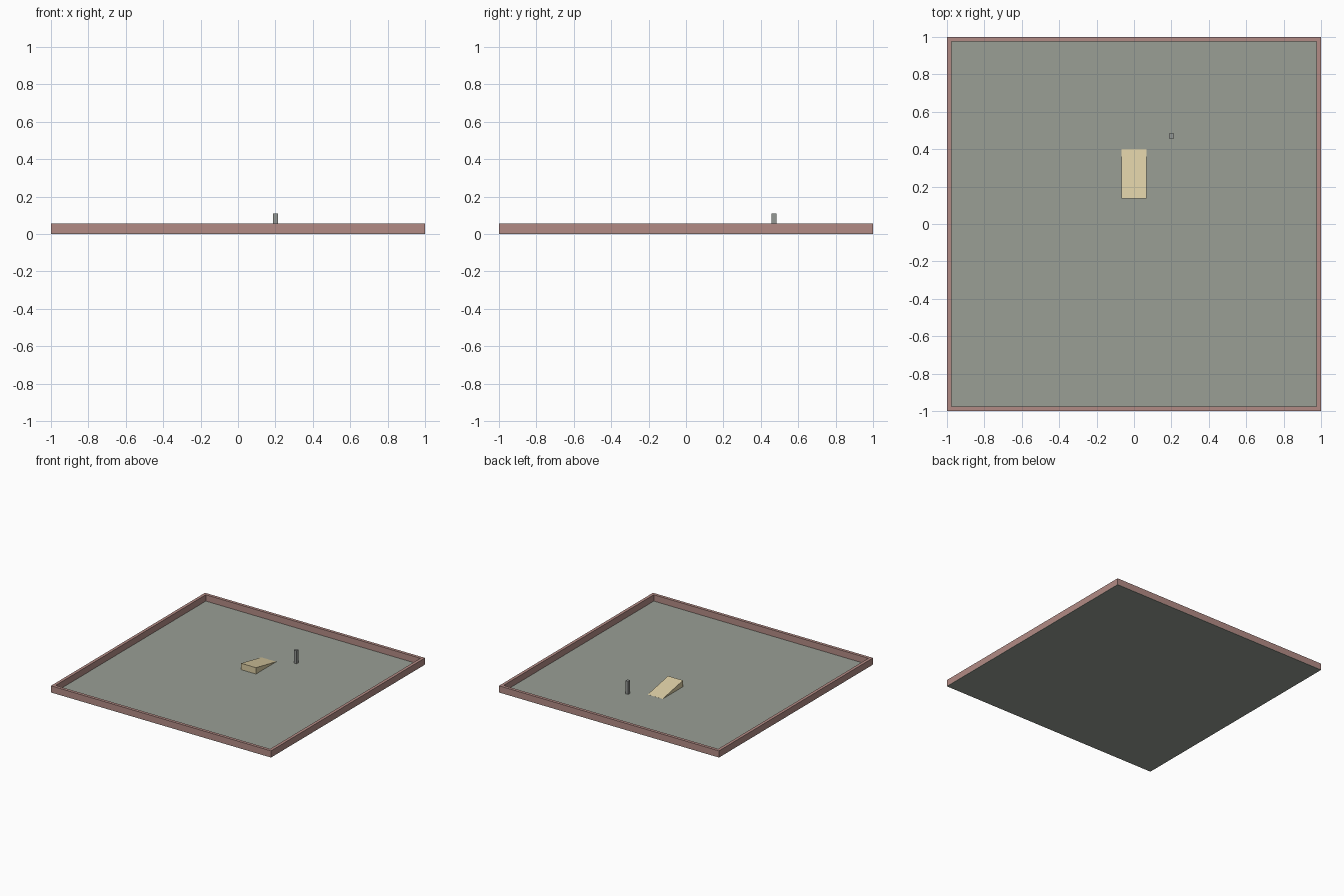
import bpy
import bmesh

cube = bpy.data.objects.get("Cube")
if cube:
    bpy.data.objects.remove(cube, do_unlink=True)

FLOOR = 0.003    # floor slab thickness
WALL = 0.025     # wall thickness
WALL_TOP = 0.055
UNDER = 0.001    # overlap into the floor to avoid gaps


def material(name, rgb):
    mat = bpy.data.materials.new(name)
    mat.use_nodes = True
    colour = (*rgb, 1.0)
    mat.diffuse_color = colour
    mat.node_tree.nodes["Principled BSDF"].inputs["Base Color"].default_value = colour
    return mat


def prism(name, outline, z0, z1, mat):
    """Extrude a counter-clockwise plan outline from z0 up to z1."""
    bm = bmesh.new()
    face = bm.faces.new([bm.verts.new((x, y, z0)) for x, y in outline])
    top = bmesh.ops.extrude_face_region(bm, geom=[face])["geom"]
    for v in top:
        if isinstance(v, bmesh.types.BMVert):
            v.co.z = z1
    bmesh.ops.recalc_face_normals(bm, faces=bm.faces)
    mesh = bpy.data.meshes.new(name)
    bm.to_mesh(mesh)
    bm.free()
    mesh.materials.append(mat)
    obj = bpy.data.objects.new(name, mesh)
    bpy.context.scene.collection.objects.link(obj)
    return obj


def rect(x0, x1, y0, y1):
    return [(x0, y0), (x1, y0), (x1, y1), (x0, y1)]


floor_grey = material("floor grey green", (0.32, 0.345, 0.30))
wall_red = material("dusty red", (0.45, 0.26, 0.235))
ramp_tan = material("pale tan", (0.71, 0.61, 0.37))
post_grey = material("post grey", (0.30, 0.315, 0.30))

# Floor slab
prism("floor", rect(-1, 1, -1, 1), 0, FLOOR, floor_grey)

# Four boundary walls with mitred corners
inner = 1 - WALL
outer_ring = rect(-1, 1, -1, 1)
inner_ring = rect(-inner, inner, -inner, inner)
for i, side in enumerate(("front", "left", "back", "right")):
    j = (i + 1) % 4
    prism(side + "_wall",
          [outer_ring[i], outer_ring[j], inner_ring[j], inner_ring[i]],
          FLOOR, WALL_TOP, wall_red)

# Ramp: a block whose back top edge is lowered to the floor
ramp = prism("ramp", rect(-0.068, 0.068, 0.136, 0.4), FLOOR - UNDER, WALL_TOP, ramp_tan)
for v in ramp.data.vertices:
    if v.co.y > 0.3 and v.co.z > FLOOR:
        v.co.z = FLOOR + UNDER / 2

# Slim square post
prism("post", rect(0.187, 0.213, 0.457, 0.483), FLOOR - UNDER, 0.11, post_grey)
